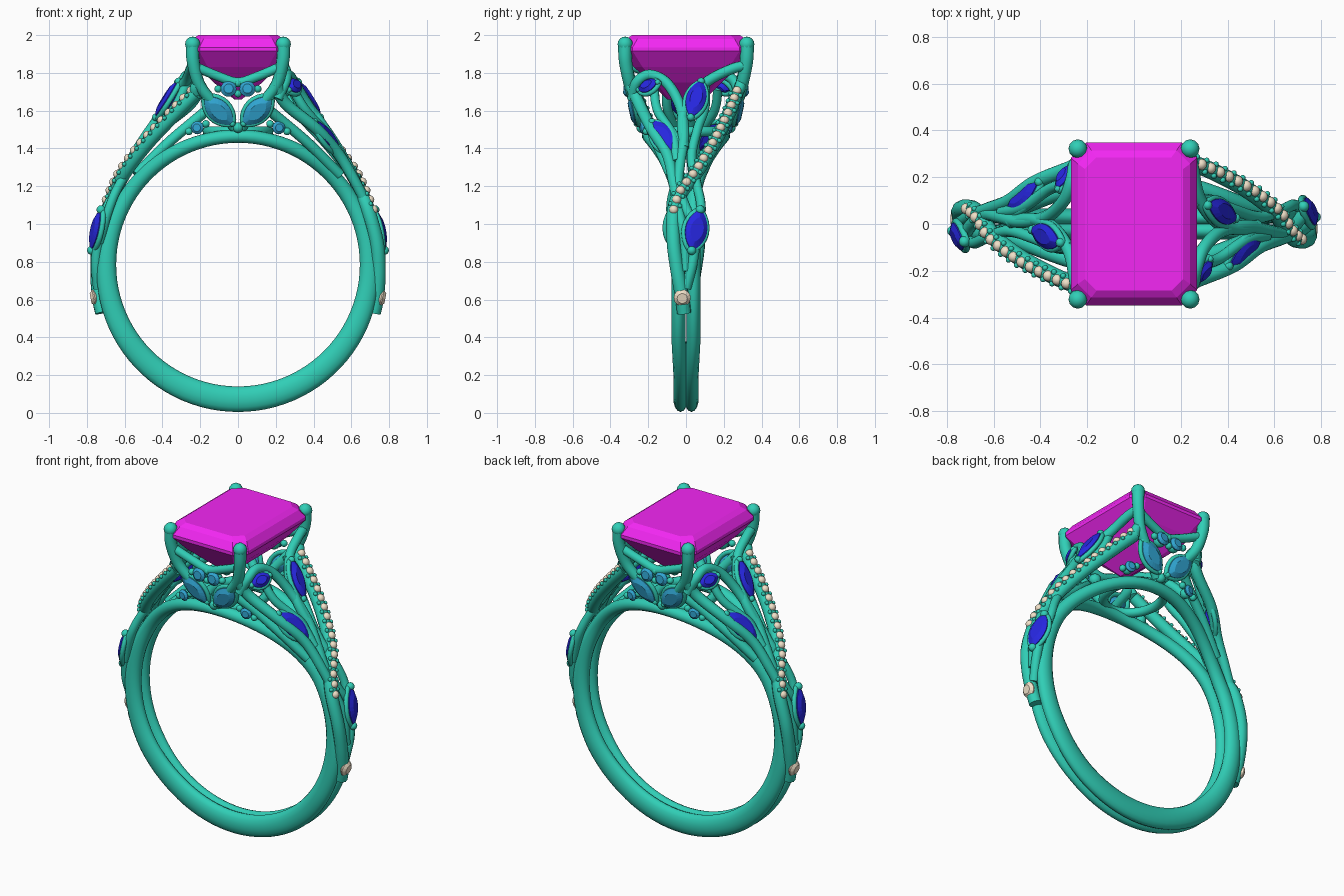
import bpy, bmesh, math
from mathutils import Vector as V, Matrix

if "Cube" in bpy.data.objects:
    bpy.data.objects.remove(bpy.data.objects["Cube"])


def mat(name, c):
    m = bpy.data.materials.new(name)
    m.diffuse_color = (*c, 1)
    m.use_nodes = True
    m.node_tree.nodes["Principled BSDF"].inputs["Base Color"].default_value = m.diffuse_color
    return m


METAL = mat("metal", (0.03, 0.62, 0.47))
PINK = mat("magenta_gem", (0.9, 0.02, 0.9))
BLUE = mat("blue_gem", (0.02, 0.02, 0.75))
SKY = mat("light_blue_gem", (0.03, 0.38, 0.65))
CREAM = mat("cream_gem", (0.88, 0.75, 0.58))


def add(name, data, m, twin=True):
    """Link an object and, if asked, its half-turn copy about z."""
    data.materials.append(m)
    ob = bpy.data.objects.new(name, data)
    bpy.context.collection.objects.link(ob)
    if twin:
        o2 = bpy.data.objects.new(name + "_opposite", data)
        o2.rotation_euler = (0, 0, math.pi)
        bpy.context.collection.objects.link(o2)
    return ob


def mesh(name, bm, m, twin=True, smooth=True):
    bmesh.ops.recalc_face_normals(bm, faces=bm.faces)
    for f in bm.faces:
        f.smooth = smooth
    me = bpy.data.meshes.new(name)
    bm.to_mesh(me)
    bm.free()
    return add(name, me, m, twin)


def smooth_path(pts, n=8):
    """Catmull-Rom points through the given path."""
    p = [V(q) for q in pts]
    p = [2 * p[0] - p[1]] + p + [2 * p[-1] - p[-2]]
    out = []
    for i in range(1, len(p) - 2):
        a, b, c, d = p[i - 1:i + 3]
        for k in range(n):
            t = k / n
            out.append(0.5 * (2 * b + (c - a) * t + (2 * a - 5 * b + 4 * c - d) * t * t
                              + (3 * b - a - 3 * c + d) * t ** 3))
    return out + [p[-2]]


def tube(name, pts, r0, r1=None, closed=False, twin=True, raw=False):
    r1 = r0 if r1 is None else r1
    path = pts if raw else smooth_path(pts)
    cu = bpy.data.curves.new(name, 'CURVE')
    cu.dimensions = '3D'
    cu.bevel_depth = 1
    cu.bevel_resolution = 3
    cu.use_fill_caps = True
    sp = cu.splines.new('POLY')
    sp.points.add(len(path) - 1)
    for i, q in enumerate(path):
        sp.points[i].co = (*q, 1)
        sp.points[i].radius = r0 + (r1 - r0) * i / (len(path) - 1)
    sp.use_cyclic_u = closed
    return add(name, cu, METAL, twin)


def beads(name, items, m, twin=True):
    bm = bmesh.new()
    for p, r in items:
        bmesh.ops.create_uvsphere(bm, u_segments=12, v_segments=8, radius=r,
                                  matrix=Matrix.Translation(p))
    return mesh(name, bm, m, twin)


def loft(rings):
    bm = bmesh.new()
    vs = [[bm.verts.new(p) for p in r] for r in rings]
    for a, b in zip(vs, vs[1:]):
        for i in range(len(a)):
            j = (i + 1) % len(a)
            bm.faces.new((a[i], a[j], b[j], b[i]))
    bm.faces.new(vs[0][::-1])
    bm.faces.new(vs[-1])
    return bm


def leaf(name, a, b, width, normal, m, tip=0.02):
    """Marquise gem from tip a to tip b, with bezel wire and tip beads."""
    a, b = V(a), V(b)
    c, L = (a + b) / 2, (b - a).length / 2
    u = (b - a).normalized()
    v = V(normal).cross(u).normalized()
    n = u.cross(v)

    def ring(s, h):
        out = []
        for i in range(24):
            t = math.tau * i / 24
            out.append(c + u * L * s * math.cos(t) + n * h
                       + v * width / 2 * s * math.sin(t) * abs(math.sin(t)) ** 0.6)
        return out
    mesh(name, loft([ring(0.35, -0.035), ring(1, 0), ring(1, 0.008), ring(0.6, 0.024)]), m, smooth=False)
    tube(name + "_bezel", ring(1.04, -0.01), 0.014, closed=True, raw=True)
    beads(name + "_tip_beads", [(a, tip), (b, tip)], METAL)


def round_gem(name, c, r, normal, m):
    q = V(normal).to_track_quat('Z', 'Y')

    def ring(s, h):
        return [V(c) + q @ V((r * s * math.cos(math.tau * i / 14), r * s * math.sin(math.tau * i / 14), h * r))
                for i in range(14)]
    mesh(name, loft([ring(0.3, -0.7), ring(1, 0), ring(1, 0.15), ring(0.6, 0.5)]), m, smooth=False)


# Two rails of the band, merged at the bottom and spreading at the top
def rail(name, side):
    rings, N = [], 96
    for i in range(N):
        t = math.tau * i / N
        up = (1 - math.cos(t)) / 2
        ro = 0.78 - 0.065 * up
        rc, rh = (ro + 0.645) / 2, (ro - 0.645) / 2
        zc = 0.785 - rc * math.cos(t)
        y = 0.029 + 0.011 * min(1, max(0, (zc - 0.2) / 0.2)) + 0.155 * max(0, (zc - 1.1) / 0.365) ** 2
        ring = []
        for k in range(14):
            s = math.tau * k / 14
            r = rc + rh * math.cos(s)
            ring.append((r * math.sin(t), side * y + 0.038 * math.sin(s), 0.785 - r * math.cos(t)))
        rings.append(ring)
    bm = bmesh.new()
    vs = [[bm.verts.new(p) for p in r] for r in rings]
    for i in range(N):
        a, b = vs[i], vs[(i + 1) % N]
        for k in range(14):
            j = (k + 1) % 14
            bm.faces.new((a[k], a[j], b[j], b[k]))
    mesh(name, bm, METAL, twin=False)


rail("front_rail", -1)
rail("back_rail", 1)

# Emerald-cut centre stone
def octagon(x, y, c, z):
    return [(x, y - c, z), (x - c, y, z), (c - x, y, z), (-x, y - c, z),
            (-x, c - y, z), (c - x, -y, z), (x - c, -y, z), (x, c - y, z)]


mesh("centre_stone", loft([octagon(0.02, 0.10, 0.01, 1.66), octagon(0.13, 0.19, 0.03, 1.75),
                           octagon(0.205, 0.275, 0.045, 1.83), octagon(0.27, 0.348, 0.065, 1.915),
                           octagon(0.27, 0.348, 0.065, 1.935), octagon(0.24, 0.315, 0.058, 1.98),
                           octagon(0.21, 0.285, 0.05, 2.0)]), PINK, twin=False, smooth=False)

# Prongs, gallery bars and under-loop
for sx, tag in ((1, "right"), (-1, "left")):
    tube("prong_" + tag, [(sx * 0.24, -0.322, 1.955), (sx * 0.237, -0.32, 1.86), (sx * 0.205, -0.298, 1.74),
                          (sx * 0.13, -0.27, 1.64), (sx * 0.02, -0.22, 1.51)], 0.038, 0.026)
    beads("prong_tip_" + tag, [((sx * 0.24, -0.322, 1.952), 0.04)], METAL)
tube("gallery_bar", [(-0.22, -0.31, 1.83), (-0.1, -0.295, 1.78), (0, -0.29, 1.75),
                     (0.1, -0.295, 1.78), (0.22, -0.31, 1.83)], 0.026)
tube("under_loop", [(0.16 * math.cos(math.tau * i / 40), 0.19 * math.sin(math.tau * i / 40), 1.49)
                    for i in range(40)], 0.028, closed=True, twin=False, raw=True)

# Shoulder surface: x from height z, curling in with y
PROFILE = [(0.45, 0.70), (0.6, 0.735), (0.8, 0.752), (0.96, 0.735), (1.1, 0.685), (1.3, 0.59),
           (1.5, 0.465), (1.65, 0.355), (1.77, 0.27), (1.85, 0.22)]


def on(y, z, lift=0.0):
    for (z0, x0), (z1, x1) in zip(PROFILE, PROFILE[1:]):
        if z0 <= z <= z1:
            return V((x0 + (x1 - x0) * (z - z0) / (z1 - z0) - 1.4 * y * y + lift, y, z))


# Vine strands of the right shoulder (each has a half-turn twin)
trail = [on(0.27, 1.69), on(0.225, 1.58), on(0.15, 1.43), on(0.06, 1.28), on(-0.03, 1.16), on(-0.065, 1.06)]
tube("bead_strand", trail + [on(-0.065, 0.9), on(-0.045, 0.75), on(-0.02, 0.61), on(-0.01, 0.53)], 0.036, 0.038)
tube("bead_strand_root", [(0.2, 0.298, 1.76), (0.225, 0.285, 1.72), trail[0]], 0.03)
tube("upper_vine", [(0.235, 0.315, 1.84), (0.25, 0.24, 1.82), (0.275, 0.12, 1.76), on(0.02, 1.67),
                    on(-0.02, 1.55), on(-0.01, 1.4)], 0.028)
tube("loop_vine", [(0.21, -0.285, 1.66), (0.25, -0.26, 1.75), (0.265, -0.19, 1.79), (0.3, -0.1, 1.745),
                   on(-0.03, 1.62), on(-0.01, 1.47), on(-0.03, 1.33), on(-0.04, 1.2), on(0.0, 1.08),
                   on(0.05, 0.97), on(0.035, 0.8), on(0.0, 0.66)], 0.028)
tube("front_vine", [(0.2, -0.298, 1.75), (0.25, -0.25, 1.64), on(-0.18, 1.5), on(-0.1, 1.37),
                    on(-0.065, 1.22), on(-0.04, 1.08), on(-0.01, 0.93), on(0.0, 0.75)], 0.034, 0.025)
tube("inner_vine", [on(0.1, 1.76), on(0.1, 1.62, -0.03), on(0.06, 1.5, -0.03), on(0.03, 1.35, -0.02),
                    on(0.06, 1.2), on(0.08, 1.08), on(0.06, 0.9)], 0.025)
tube("leaf_stem", [on(-0.17, 1.72, 0.02), on(-0.15, 1.6), on(-0.07, 1.47), on(-0.05, 1.33)], 0.025)
tube("lower_strut", [(0.13, -0.26, 1.63), (0.24, -0.2, 1.54), (0.38, -0.15, 1.42), (0.54, -0.08, 1.26)], 0.028)

# Cream bead trail with small metal grains between
path = smooth_path(trail, 6)
dist = [0]
for p, q in zip(path, path[1:]):
    dist.append(dist[-1] + (q - p).length)
cream, grains, COUNT = [], [], 16
out = V((0.75, 0, 0.5))
for k in range(COUNT * 2 - 1):
    d = dist[-1] * k / (COUNT * 2 - 2)
    i = next(j for j in range(len(path) - 1) if d <= dist[j + 1] + 1e-6)
    p = path[i].lerp(path[i + 1], (d - dist[i]) / (dist[i + 1] - dist[i]))
    tan = (path[i + 1] - path[i]).normalized()
    side = tan.cross(out).normalized()
    if k % 2 == 0:
        cream.append((p + out * 0.031, 0.024))
    else:
        grains += [(p + out * 0.03 + side * s, 0.012) for s in (-0.026, 0.026)]
beads("cream_beads", cream, CREAM)
beads("trail_grains", grains, METAL)
round_gem("lower_cream_gem", (0.758, -0.02, 0.61), 0.045, (1, 0, -0.2), CREAM)

# Blue leaf gems on the shoulder
leaf("front_leaf", (0.405, -0.18, 1.54), (0.54, -0.06, 1.38), 0.12, (0.7, -0.4, 0.5), BLUE)
leaf("middle_leaf", (0.315, 0.08, 1.755), (0.435, 0.025, 1.565), 0.105, (0.8, 0.1, 0.55), BLUE)
leaf("small_leaf", (0.27, -0.25, 1.71), (0.325, -0.15, 1.75), 0.08, (0.75, -0.4, 0.55), BLUE, 0.015)
leaf("side_leaf", (0.725, 0.075, 1.075), (0.775, 0.03, 0.86), 0.12, (1, 0.3, 0.2), BLUE, 0.024)

# Light blue flower cluster on the front (twin makes the back)
for sx, tag in ((1, "right"), (-1, "left")):
    leaf("petal_" + tag, (sx * 0.175, -0.29, 1.67), (sx * 0.03, -0.262, 1.53), 0.115,
         (sx * 0.15, -1, -0.1), SKY, 0.015)
    round_gem("bud_" + tag, (sx * 0.05, -0.31, 1.715), 0.042, (0, -1, 0.1), SKY)
    round_gem("small_bud_" + tag, (sx * 0.215, -0.225, 1.51), 0.034, (sx * 0.2, -1, 0), SKY)
    beads("bud_beads_" + tag, [((sx * 0.105, -0.305, 1.715), 0.02), ((sx * 0.17, -0.225, 1.53), 0.02),
                               ((sx * 0.26, -0.21, 1.49), 0.02), ((sx * 0.215, -0.195, 1.505), 0.03),
                               ((sx * 0.05, -0.285, 1.71), 0.036)], METAL)
beads("cluster_beads", [((0, -0.235, 1.51), 0.028), ((0, -0.305, 1.69), 0.02), ((0, -0.3, 1.745), 0.02)], METAL)
